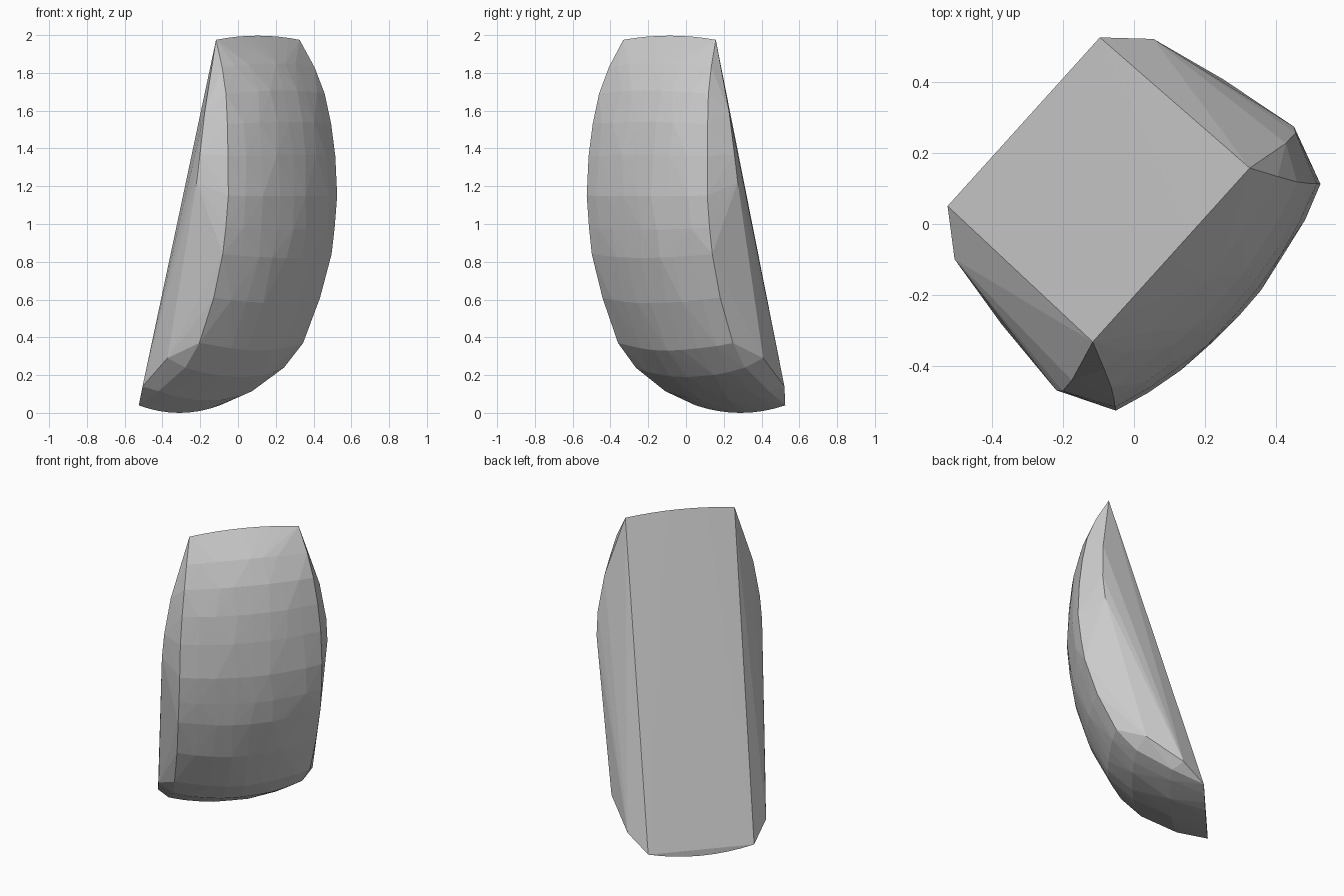
import bpy, bmesh, random
from mathutils import Vector

if "Cube" in bpy.data.objects:
    bpy.data.objects.remove(bpy.data.objects["Cube"])

random.seed(4)
U = Vector((0.67, 0.742, 0))    # across the width
V = Vector((0.742, -0.67, 0))   # outward, away from the flat back


def place(u, v, z):
    return U * u + V * v + Vector((0, 0, z))


# curved front corner line: outward v, height z, half width u, bulge in the middle
stations = [
    (0.135, 1.975, 0.33, 0.022), (0.21, 1.83, 0.365, 0.05), (0.26, 1.69, 0.39, 0.065),
    (0.288, 1.53, 0.41, 0.075), (0.305, 1.36, 0.424, 0.08), (0.313, 1.15, 0.43, 0.08),
    (0.295, 0.98, 0.43, 0.08), (0.273, 0.84, 0.43, 0.08), (0.20, 0.61, 0.42, 0.08),
    (0.088, 0.37, 0.41, 0.075), (-0.03, 0.24, 0.39, 0.065), (-0.24, 0.115, 0.37, 0.055),
    (-0.425, 0.04, 0.32, 0.04)]
points = []
last = len(stations) - 1
for i, (v, z, w, b) in enumerate(stations):
    a, c = stations[max(i - 1, 0)], stations[min(i + 1, last)]
    n = Vector((a[1] - c[1], c[0] - a[0])).normalized()   # outward normal in (v, z)
    if i in (0, last):
        n = Vector((0, 1 if i == 0 else -1))
    for k in range(-4, 5):
        t = k / 4
        j = random.uniform(-0.003, 0.002) if 0 < i < last and abs(k) < 4 else 0
        h = b * (1 - t * t) + j
        shift = 0 if abs(k) == 4 or i in (0, last) else random.uniform(-0.015, 0.015)
        points.append(place(w * t + shift, v + n[0] * h, z + n[1] * h))

# outer side corners, joined to the flat back
for s in (-1, 1):
    for u, v, z in [(0.45, 0.164, 1.6), (0.49, 0.165, 1.37), (0.5, 0.15, 1.22),
                    (0.465, -0.09, 0.29), (0.418, -0.31, 0.14)]:
        points.append(place(s * u, v, z))

bm = bmesh.new()
for p in points:
    bm.verts.new(p)
res = bmesh.ops.convex_hull(bm, input=bm.verts)
junk = {g for g in res["geom_interior"] + res["geom_unused"]
        if isinstance(g, bmesh.types.BMVert)}
bmesh.ops.delete(bm, geom=list(junk), context='VERTS')
bmesh.ops.recalc_face_normals(bm, faces=bm.faces)

# stand it on the ground, centred
for ax in range(3):
    vals = [p.co[ax] for p in bm.verts]
    off = min(vals) if ax == 2 else (min(vals) + max(vals)) / 2
    for p in bm.verts:
        p.co[ax] -= off
mesh = bpy.data.meshes.new("faceted_wedge")
bm.to_mesh(mesh)
bm.free()
obj = bpy.data.objects.new("faceted_wedge", mesh)
bpy.context.collection.objects.link(obj)
